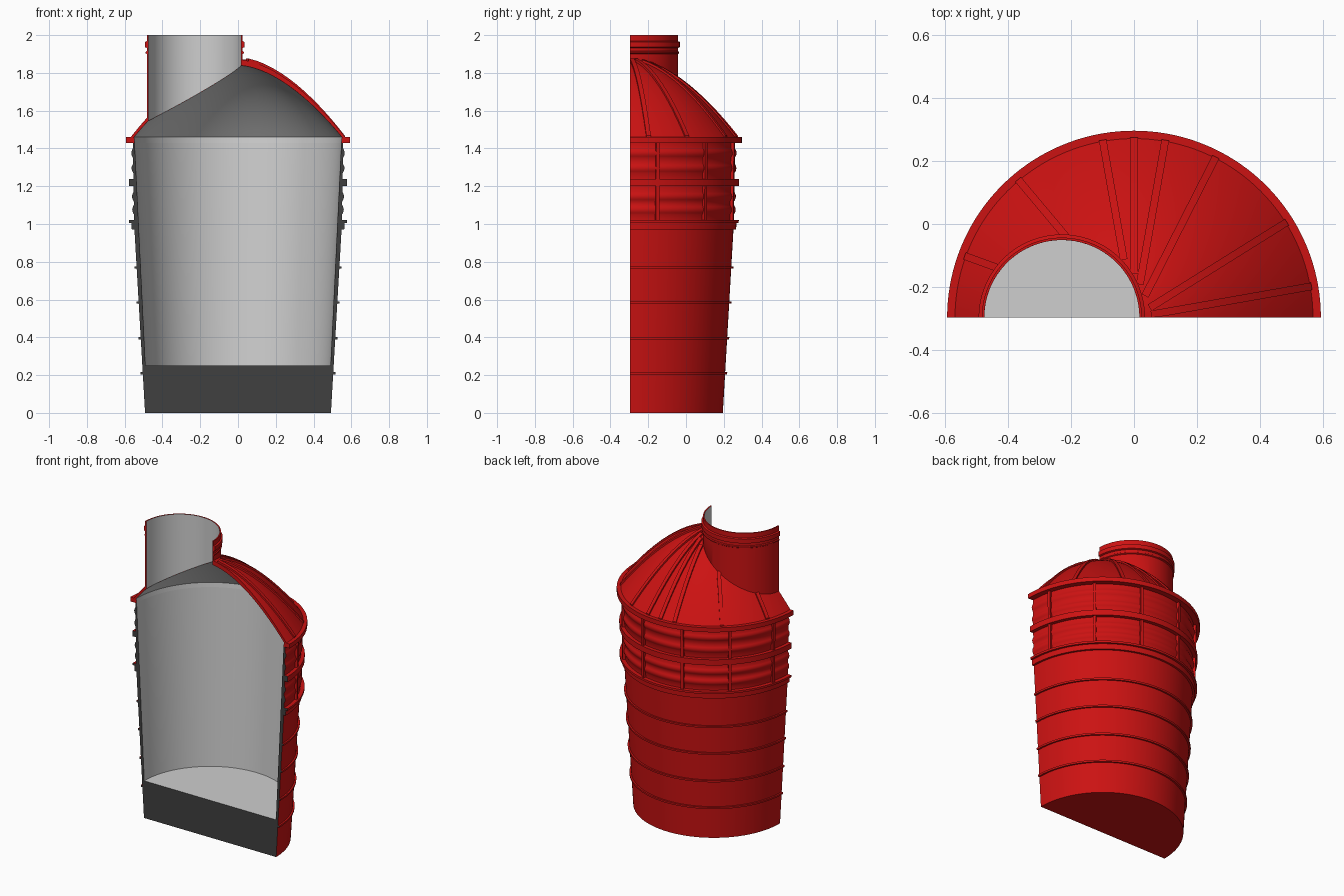
import bpy, bmesh
from math import sin, cos, pi, radians, sqrt, hypot

if "Cube" in bpy.data.objects:
    bpy.data.objects.remove(bpy.data.objects["Cube"], do_unlink=True)


def material(name, rgb):
    m = bpy.data.materials.new(name)
    m.use_nodes = True
    m.diffuse_color = (*rgb, 1)
    m.node_tree.nodes["Principled BSDF"].inputs["Base Color"].default_value = (*rgb, 1)
    return m


MATS = [material("red shell", (0.6, 0.006, 0.006)),
        material("light grey lining", (0.62, 0.62, 0.62)),
        material("dark grey section", (0.05, 0.05, 0.05))]
RED, LIGHT, DARK = range(3)
CUT_Y = -0.297      # plane of the section, which holds the main axis
NECK_X = -0.229     # the neck stands off the main axis
SEGMENTS = 72


def finish(name, bm):
    bmesh.ops.remove_doubles(bm, verts=bm.verts, dist=1e-5)
    bmesh.ops.recalc_face_normals(bm, faces=bm.faces)
    me = bpy.data.meshes.new(name)
    bm.to_mesh(me)
    bm.free()
    for m in MATS:
        me.materials.append(m)
    ob = bpy.data.objects.new(name, me)
    bpy.context.collection.objects.link(ob)
    bpy.ops.object.select_all(action='DESELECT')
    ob.select_set(True)
    bpy.context.view_layer.objects.active = ob
    bpy.ops.object.shade_smooth_by_angle(angle=radians(30))
    return ob


def half_sweep(name, section, inner_start, cap, centre=0.0):
    """Half turn of a closed (r, z) section; segments from inner_start on are lining."""
    bm = bmesh.new()
    rings = []
    for i in range(SEGMENTS + 1):
        a = pi * i / SEGMENTS
        rings.append([bm.verts.new((centre + r * cos(a), CUT_Y + r * sin(a), z))
                      for r, z in section(a)])
    n = len(rings[0])
    for p, q in zip(rings, rings[1:]):
        for j in range(n):
            k = (j + 1) % n
            if max(hypot(v.co.x - centre, v.co.y - CUT_Y) for v in (p[j], p[k])) < 1e-6:
                continue
            f = bm.faces.new((p[j], p[k], q[k], q[j]))
            f.material_index = LIGHT if inner_start <= j < n - 1 else RED
    for ring in (rings[0], rings[-1]):
        bm.faces.new(ring).material_index = cap
    return finish(name, bm)


def fin(name, angle, outline, width):
    """Radial plate with an (r, z) outline, kept behind the section plane."""
    bm = bmesh.new()
    c, s = cos(angle), sin(angle)
    sides = []
    for w in (-width / 2, width / 2):
        sides.append([bm.verts.new((r * c - w * s, CUT_Y + max(0, r * s + w * c), z))
                      for r, z in outline])
    a, b = sides
    for j in range(len(a)):
        k = (j + 1) % len(a)
        bm.faces.new((a[j], a[k], b[k], b[j]))
    bm.faces.new(a)
    bm.faces.new(b)
    return finish(name, bm)


def wall(z):
    return 0.492 + 0.058 * z if z < 1 else 0.55 + 0.016 * (z - 1)


def dome_out(r):
    return 1.46 + 0.41 * (1 - (r / 0.568) ** 1.75)


def dome_in(r):
    return 1.46 + 0.38 * (1 - (min(r, 0.55) / 0.55) ** 1.75)


def hole(a, radius):
    """Distance from the main axis to the neck circle in direction a."""
    return NECK_X * cos(a) + sqrt(radius ** 2 - (NECK_X * sin(a)) ** 2)


# Tank body: tapered wall with hoops, corrugated upper band and thick floor
profile = [(0, 0), (wall(0), 0)]


def hoop(z0, z1, out):
    profile.extend([(wall(z0), z0), (wall(z0) + out, z0),
                    (wall(z1) + out, z1), (wall(z1), z1)])


def bulge(z0, z1, out):
    for i in range(7):
        z = z0 + (z1 - z0) * i / 6
        profile.append((wall(z) + out * sin(pi * i / 6), z))


for z in (0.21, 0.395, 0.585, 0.77):
    hoop(z - 0.006, z + 0.006, 0.011)
hoop(0.97, 1.005, 0.014)
hoop(1.006, 1.02, 0.026)
bulge(1.05, 1.1, 0.009)
bulge(1.12, 1.17, 0.009)
hoop(1.2, 1.238, 0.024)
bulge(1.27, 1.32, 0.009)
bulge(1.35, 1.4, 0.009)
profile.append((wall(1.43), 1.43))
lining_start = len(profile)
profile += [(0.547, 1.43), (0.49, 0.25), (0, 0.25), (0, 0)][:3]
# the floor closes on the axis, where no face is made
half_sweep("tank_body", lambda a: profile, lining_start, DARK)

# Upright ribs of the corrugated band
for i in range(6):
    fin(f"band_rib_{i + 1}", radians(15 + 30 * i),
        [(0.545, 1.02), (0.567, 1.02), (0.573, 1.43), (0.551, 1.43)], 0.018)

# Domed lid with rim flange and an opening for the neck
STEPS = 16


def lid_section(a):
    lo, li = hole(a, 0.25), hole(a, 0.246)
    ts = [i / STEPS for i in range(STEPS + 1)]
    outer = [lo + (0.568 - lo) * t for t in ts]
    inner = [0.55 + (li - 0.55) * t for t in ts]
    return ([(r, dome_out(r)) for r in outer]
            + [(0.593, 1.46), (0.593, 1.43), (0.547, 1.43)]
            + [(r, dome_in(r)) for r in inner])


half_sweep("domed_lid", lid_section, STEPS + 3, RED)

# Offset neck with collar rings, its lower edge following the dome
def neck_section(a):
    def reach(r):
        return hypot(NECK_X + r * cos(a), r * sin(a))
    R = 0.254
    pts = [(R, dome_out(reach(R)) - 0.008)]
    for z0, z1, out in ((1.9, 1.915, 0.006), (1.932, 1.968, 0.01)):
        pts += [(R, z0), (R + out, z0 + 0.004), (R + out, z1 - 0.004), (R, z1)]
    return pts + [(R, 2), (0.246, 2), (0.246, dome_in(reach(0.246)))]


half_sweep("neck", neck_section, 10, RED, NECK_X)

# Radial stiffening ribs on the lid
for i, deg in enumerate((10, 32, 63, 80, 90, 100, 130, 160)):
    a = radians(deg)
    start = hole(a, 0.254) + (0.03 if deg < 120 else 0.004)
    rs = [start + (0.572 - start) * t / 12 for t in range(13)]
    top = [(r, dome_out(r) + 0.013) for r in rs]
    base = [(r, dome_out(r) - 0.006) for r in reversed(rs)]
    fin(f"lid_rib_{i + 1}", a, top + base, 0.024)
